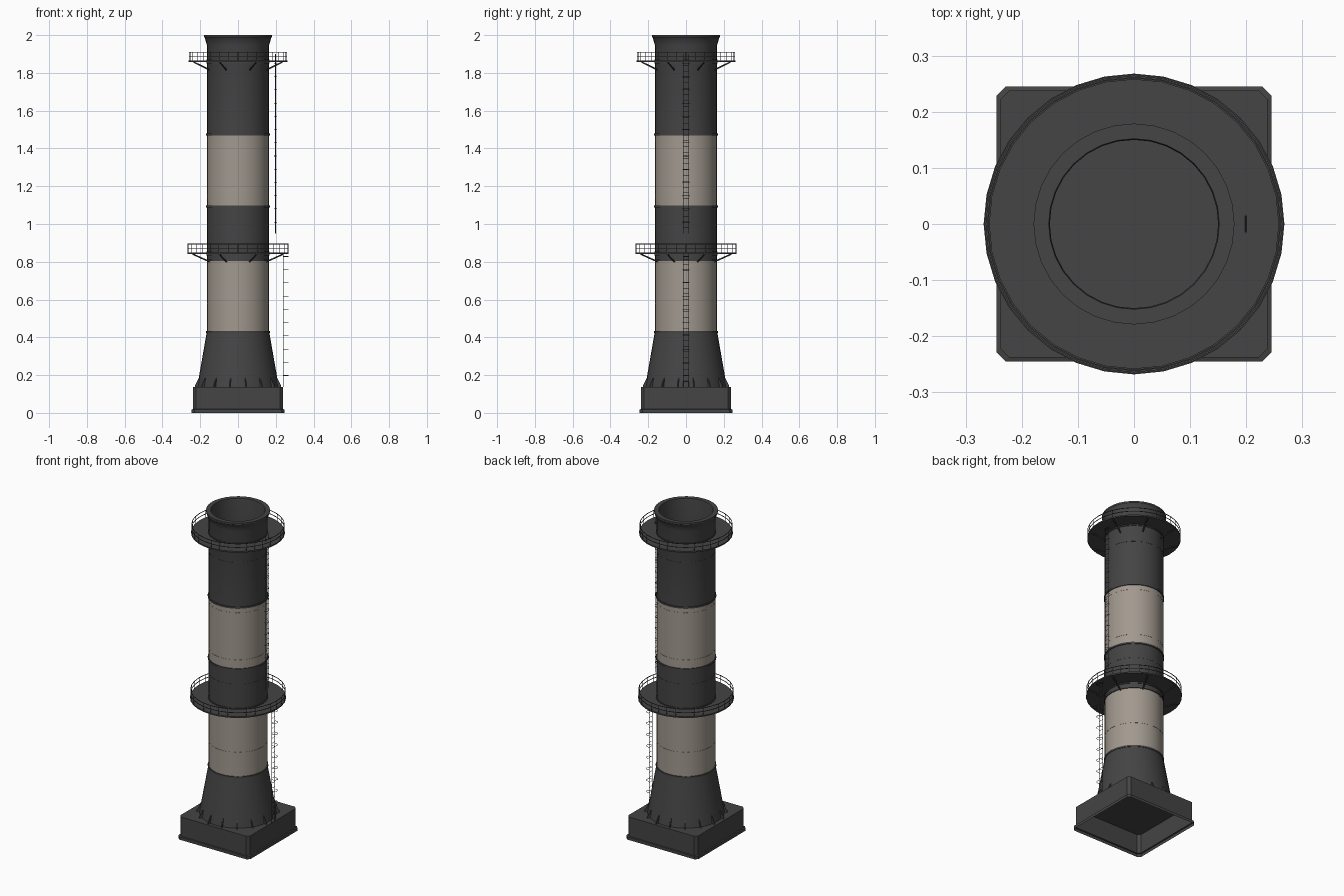
import bpy, bmesh, math
from mathutils import Vector

if "Cube" in bpy.data.objects:
    bpy.data.objects.remove(bpy.data.objects["Cube"])

SEG = 32
R = 0.164  # shaft radius


def material(name, rgb):
    m = bpy.data.materials.new(name)
    m.diffuse_color = (*rgb, 1)
    m.use_nodes = True
    m.node_tree.nodes["Principled BSDF"].inputs["Base Color"].default_value = m.diffuse_color
    return m


DARK = material("dark grey", (0.058, 0.058, 0.058))
LIGHT = material("warm light grey", (0.36, 0.32, 0.275))


def finish(bm, name, mats=(DARK,), smooth=True, recalc=True):
    if recalc:
        bmesh.ops.recalc_face_normals(bm, faces=bm.faces)
    me = bpy.data.meshes.new(name)
    bm.to_mesh(me)
    bm.free()
    for m in mats:
        me.materials.append(m)
    ob = bpy.data.objects.new(name, me)
    bpy.context.collection.objects.link(ob)
    if smooth:
        bpy.ops.object.select_all(action='DESELECT')
        ob.select_set(True)
        bpy.context.view_layer.objects.active = ob
        bpy.ops.object.shade_smooth_by_angle(angle=math.radians(30))
    return ob


def polar(r, a, z):
    return Vector((r * math.cos(a), r * math.sin(a), z))


def lathe(bm, profile, closed=False, cap_end=False):
    """Spin an (r, z) profile around the z axis."""
    rings = [[bm.verts.new(polar(r, math.tau * i / SEG, z)) for i in range(SEG)]
             for r, z in profile]
    pairs = list(zip(rings, rings[1:]))
    if closed:
        pairs.append((rings[-1], rings[0]))
    for a, b in pairs:
        for i in range(SEG):
            j = (i + 1) % SEG
            bm.faces.new((a[i], a[j], b[j], b[i]))
    if cap_end:
        bm.faces.new(rings[-1])


def ring(bm, r0, r1, z0, z1):
    lathe(bm, [(r0, z0), (r1, z0), (r1, z1), (r0, z1)], closed=True)


def rod(bm, p, q, r=0.0016, sides=4):
    p, q = Vector(p), Vector(q)
    d = q - p
    mat = d.to_track_quat('Z', 'Y').to_matrix().to_4x4()
    mat.translation = (p + q) / 2
    bmesh.ops.create_cone(bm, cap_ends=True, segments=sides, radius1=r,
                          radius2=r, depth=d.length, matrix=mat)


# square plinth, open below, with a small lip at the foot
bm = bmesh.new()
loops = []
for h, z in ((0.245, 0), (0.245, 0.018), (0.238, 0.02), (0.238, 0.138)):
    c = h - 0.016
    pts = [(h, -c), (h, c), (c, h), (-c, h), (-h, c), (-h, -c), (-c, -h), (c, -h)]
    loops.append([bm.verts.new((x, y, z)) for x, y in pts])
for a, b in zip(loops, loops[1:]):
    for i in range(8):
        j = (i + 1) % 8
        bm.faces.new((a[i], a[j], b[j], b[i]))
bm.faces.new(loops[-1])
finish(bm, "plinth", smooth=False, recalc=False)

# flared foot, shaft, crown lip and inner flue
bm = bmesh.new()
lathe(bm, [(0.216, 0.138), (0.165, 0.43), (R, 0.43), (R, 0.81), (R, 1.095),
           (R, 1.47), (R, 1.945), (0.177, 1.988), (0.179, 1.99), (0.179, 2.0),
           (0.152, 2.0), (0.15, 1.99), (0.15, 1.75)], cap_end=True)
for f in bm.faces:
    z = f.calc_center_median().z
    if 0.431 < z < 0.81 or 1.095 < z < 1.469:
        f.material_index = 1
finish(bm, "chimney_shaft", (DARK, LIGHT))

# collars between the colour bands
bm = bmesh.new()
for z in (0.428, 0.808, 1.093, 1.473):
    ring(bm, R - 0.004, R + 0.005, z - 0.005, z + 0.005)
finish(bm, "band_collars")

# fine weld seams
bm = bmesh.new()
for z in (0.58, 1.15, 1.44):
    ring(bm, R - 0.004, R + 0.001, z - 0.0015, z + 0.0015)
finish(bm, "light_seams", (LIGHT,))
bm = bmesh.new()
for z in (1.0, 1.75):
    ring(bm, R - 0.004, R + 0.001, z - 0.0015, z + 0.0015)
finish(bm, "dark_seams")

# gusset plates around the foot
bm = bmesh.new()
for i in range(16):
    a = math.tau * (i + 0.5) / 16
    side = Vector((-math.sin(a), math.cos(a), 0)) * 0.003
    tri = [polar(0.205, a, 0.138), polar(0.232, a, 0.138),
           polar(0.23, a, 0.148), polar(0.211, a, 0.185), polar(0.203, a, 0.185)]
    l = [bm.verts.new(p - side) for p in tri]
    r = [bm.verts.new(p + side) for p in tri]
    bm.faces.new(l)
    bm.faces.new(r[::-1])
    for k in range(5):
        n = (k + 1) % 5
        bm.faces.new((l[k], r[k], r[n], l[n]))
finish(bm, "foot_gussets", smooth=False)

# walkways with railings and struts
for name, z, ro in (("lower", 0.846, 0.268), ("upper", 1.862, 0.262)):
    bm = bmesh.new()
    ring(bm, R - 0.004, ro, z - 0.005, z + 0.003)
    ring(bm, R - 0.004, R + 0.004, z - 0.012, z + 0.008)
    finish(bm, name + "_walkway")

    bm = bmesh.new()
    rr = ro - 0.003
    for h in (0.026, 0.048):
        ring(bm, rr - 0.0015, rr + 0.0015, z + h - 0.0015, z + h + 0.0015)
    for i in range(SEG):
        a = math.tau * i / SEG
        rod(bm, polar(rr, a, z), polar(rr, a, z + 0.048), 0.0014)
    finish(bm, name + "_railing", smooth=False)

    bm = bmesh.new()
    for i in range(8):
        a = math.tau * (i + 0.5) / 8
        rod(bm, polar(ro - 0.008, a, z - 0.005), polar(R - 0.002, a, z - 0.046), 0.004, 6)
    finish(bm, name + "_struts", smooth=False)


# ladders on the +x side with half-round safety hoops
def ladder(name, x, z0, z1, hoop_x, hoop_r):
    bm = bmesh.new()
    for y in (-0.015, 0.015):
        rod(bm, (x, y, z0), (x, y, z1), 0.002)
    n = int((z1 - z0) / 0.03)
    for i in range(1, n):
        z = z0 + (z1 - z0) * i / n
        rod(bm, (x, -0.015, z), (x, 0.015, z), 0.0013)
    z = z0 + 0.06
    while z < z1 - 0.01:
        pts = [(hoop_x + hoop_r * math.cos(t), 0.017 * math.sin(t), z)
               for t in (math.pi * (k / 6 - 0.5) for k in range(7))]
        for p, q in zip(pts, pts[1:]):
            rod(bm, p, q, 0.0014)
        for s in (-1, 1):
            rod(bm, (x, s * 0.015, z), (hoop_x, s * 0.017, z), 0.0014)
        z += 0.07
    finish(bm, name, smooth=False)


ladder("lower_ladder", 0.24, 0.138, 0.845, 0.25, 0.017)
ladder("upper_ladder", 0.199, 0.95, 1.9, 0.19, 0.015)
